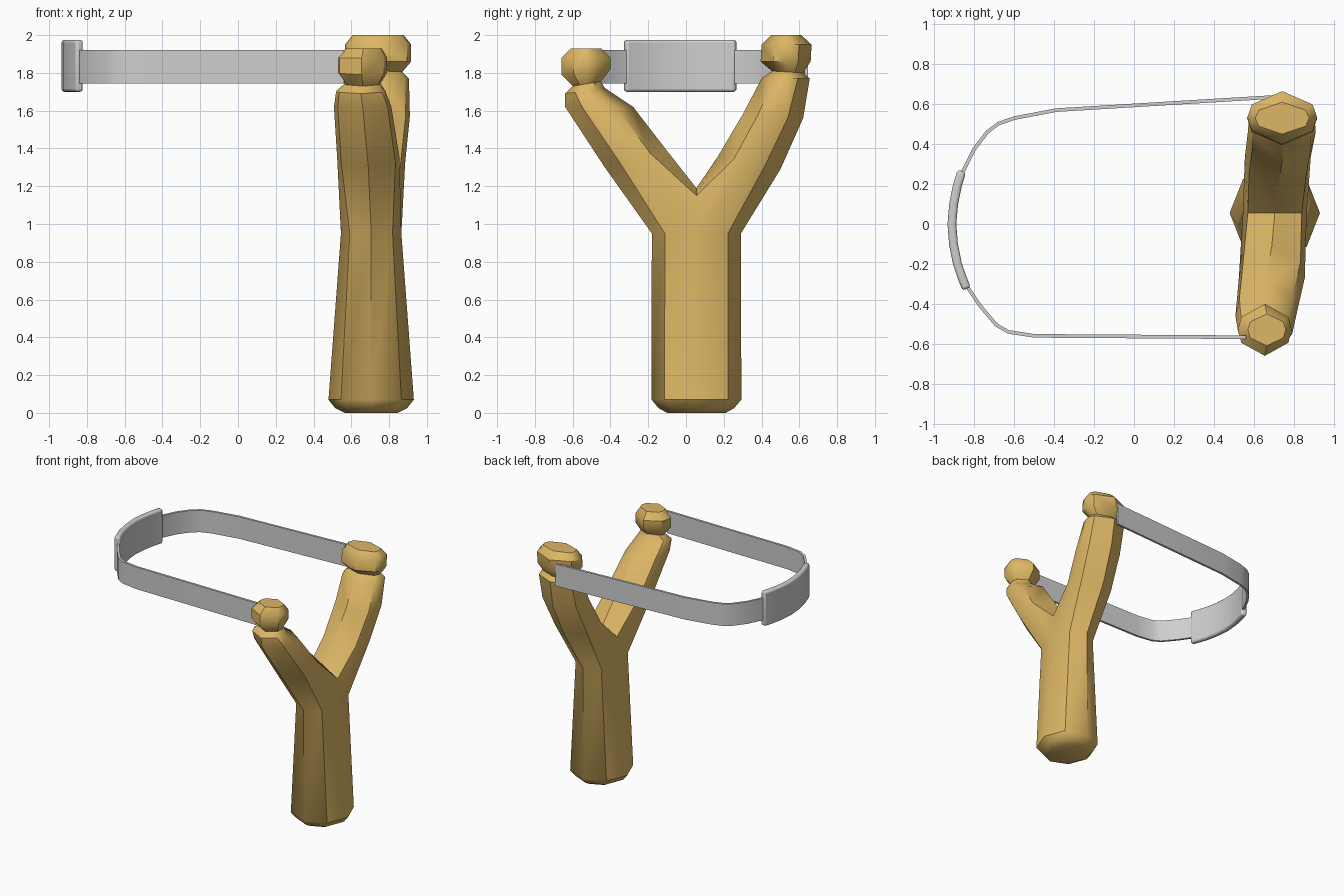
import bpy, bmesh, math
from mathutils import Vector

if "Cube" in bpy.data.objects:
    bpy.data.objects.remove(bpy.data.objects["Cube"])


def material(name, rgb):
    m = bpy.data.materials.new(name)
    m.diffuse_color = (*rgb, 1)
    m.use_nodes = True
    m.node_tree.nodes["Principled BSDF"].inputs["Base Color"].default_value = m.diffuse_color
    return m


WOOD = material("honey_wood", (0.72, 0.47, 0.13))
GREY = material("light_grey", (0.62, 0.62, 0.62))


def finish(name, bm, mat, angle=40):
    bmesh.ops.recalc_face_normals(bm, faces=bm.faces[:])
    me = bpy.data.meshes.new(name)
    bm.to_mesh(me)
    bm.free()
    me.materials.append(mat)
    ob = bpy.data.objects.new(name, me)
    bpy.context.collection.objects.link(ob)
    bpy.ops.object.select_all(action='DESELECT')
    ob.select_set(True)
    bpy.context.view_layer.objects.active = ob
    bpy.ops.object.shade_smooth_by_angle(angle=math.radians(angle))
    return ob


def bridge(bm, a, b):
    n = len(a)
    for i in range(n):
        j = (i + 1) % n
        bm.faces.new((a[i], a[j], b[j], b[i]))


def add_ring(bm, points):
    return [bm.verts.new(p) for p in points]


# Shared slingshot frame: octagonal handle that forks into two arms
CX, CY = 0.705, 0.055
bm = bmesh.new()
grip = []
for z, rx, ry in [(0, 0.14, 0.155), (0.025, 0.19, 0.20), (0.07, 0.226, 0.238), (0.95, 0.16, 0.236)]:
    ring = []
    for i in range(8):
        t = -math.pi / 2 + i * math.pi / 4
        ring.append((CX + rx * math.cos(t), CY + ry * math.sin(t), z))
    grip.append(add_ring(bm, ring))
bm.faces.new(grip[0])
for a, b in zip(grip, grip[1:]):
    bridge(bm, a, b)

# Crotch points shared by both arms
crotch = add_ring(bm, [(CX + 0.135, CY, 1.15), (CX, CY, 1.19), (CX - 0.135, CY, 1.15)])
g = grip[-1]
front_start = [g[0], g[1], g[2], *crotch, g[6], g[7]]
rear_start = [g[4], g[3], g[2], *crotch, g[6], g[5]]

# Rings around an arm: vertex outwards and inwards, flat sides
SHAPE = [(0, 0), (0.87, 0.25), (1, 0.5), (0.87, 0.75), (0, 1), (-0.87, 0.75), (-1, 0.5), (-0.87, 0.25)]


def arm(start, sections):
    prev = start
    for oy, oz, iy, iz, cx, rx in sections:
        ring = add_ring(bm, [(cx + rx * s, oy + (iy - oy) * t, oz + (iz - oz) * t) for s, t in SHAPE])
        bridge(bm, prev, ring)
        prev = ring
    bm.faces.new(prev)


# outer y, outer z, inner y, inner z, centre x, half width
arm(front_start, [
    (-0.43, 1.30, -0.11, 1.40, 0.69, 0.165),
    (-0.64, 1.62, -0.28, 1.62, 0.66, 0.152),
    (-0.64, 1.69, -0.43, 1.72, 0.65, 0.13),
    (-0.60, 1.73, -0.45, 1.755, 0.66, 0.095),
    (-0.66, 1.79, -0.40, 1.82, 0.655, 0.135),
    (-0.66, 1.88, -0.40, 1.88, 0.655, 0.135),
    (-0.61, 1.93, -0.45, 1.93, 0.665, 0.095),
])
arm(rear_start, [
    (0.50, 1.29, 0.17, 1.36, 0.72, 0.165),
    (0.62, 1.56, 0.30, 1.58, 0.74, 0.17),
    (0.655, 1.77, 0.40, 1.77, 0.74, 0.165),
    (0.62, 1.80, 0.455, 1.81, 0.74, 0.13),
    (0.66, 1.86, 0.395, 1.86, 0.742, 0.175),
    (0.665, 1.95, 0.40, 1.95, 0.742, 0.175),
    (0.61, 2.00, 0.45, 2.00, 0.742, 0.135),
])
finish("forked_frame", bm, WOOD, 40)


# Upright strip that follows a path in plan
def strip(name, path, z0, z1, thick, bevel=0):
    pts = [Vector(p) for p in path]
    bm = bmesh.new()
    rings = []
    for i, p in enumerate(pts):
        d = (pts[min(i + 1, len(pts) - 1)] - pts[max(i - 1, 0)]).normalized()
        n = Vector((-d.y, d.x)) * thick / 2
        a, b = p + n, p - n
        rings.append(add_ring(bm, [(a.x, a.y, z0), (b.x, b.y, z0), (b.x, b.y, z1), (a.x, a.y, z1)]))
    for a, b in zip(rings, rings[1:]):
        bridge(bm, a, b)
    bm.faces.new(rings[0])
    bm.faces.new(rings[-1])
    ob = finish(name, bm, GREY, 40)
    if bevel:
        mod = ob.modifiers.new("round_edges", 'BEVEL')
        mod.width = bevel
        mod.segments = 3
        mod.limit_method = 'ANGLE'
        mod.angle_limit = math.radians(40)


# Elastic band from one tip round to the other
strip("elastic_band", [
    (0.70, 0.636), (0.2, 0.606), (-0.39, 0.57), (-0.60, 0.53), (-0.68, 0.502), (-0.735, 0.46),
    (-0.80, 0.375), (-0.862, 0.25), (-0.90, 0.13), (-0.915, 0), (-0.89, -0.16), (-0.838, -0.31),
    (-0.77, -0.41), (-0.69, -0.505), (-0.63, -0.54), (-0.50, -0.56), (0.56, -0.567)],
    1.745, 1.92, 0.018)

# Thick pouch at the middle of the band
strip("pouch", [
    (-0.862, 0.265), (-0.885, 0.19), (-0.903, 0.10), (-0.912, 0.0), (-0.904, -0.10),
    (-0.884, -0.20), (-0.86, -0.27), (-0.838, -0.325)],
    1.70, 1.975, 0.044, 0.015)
